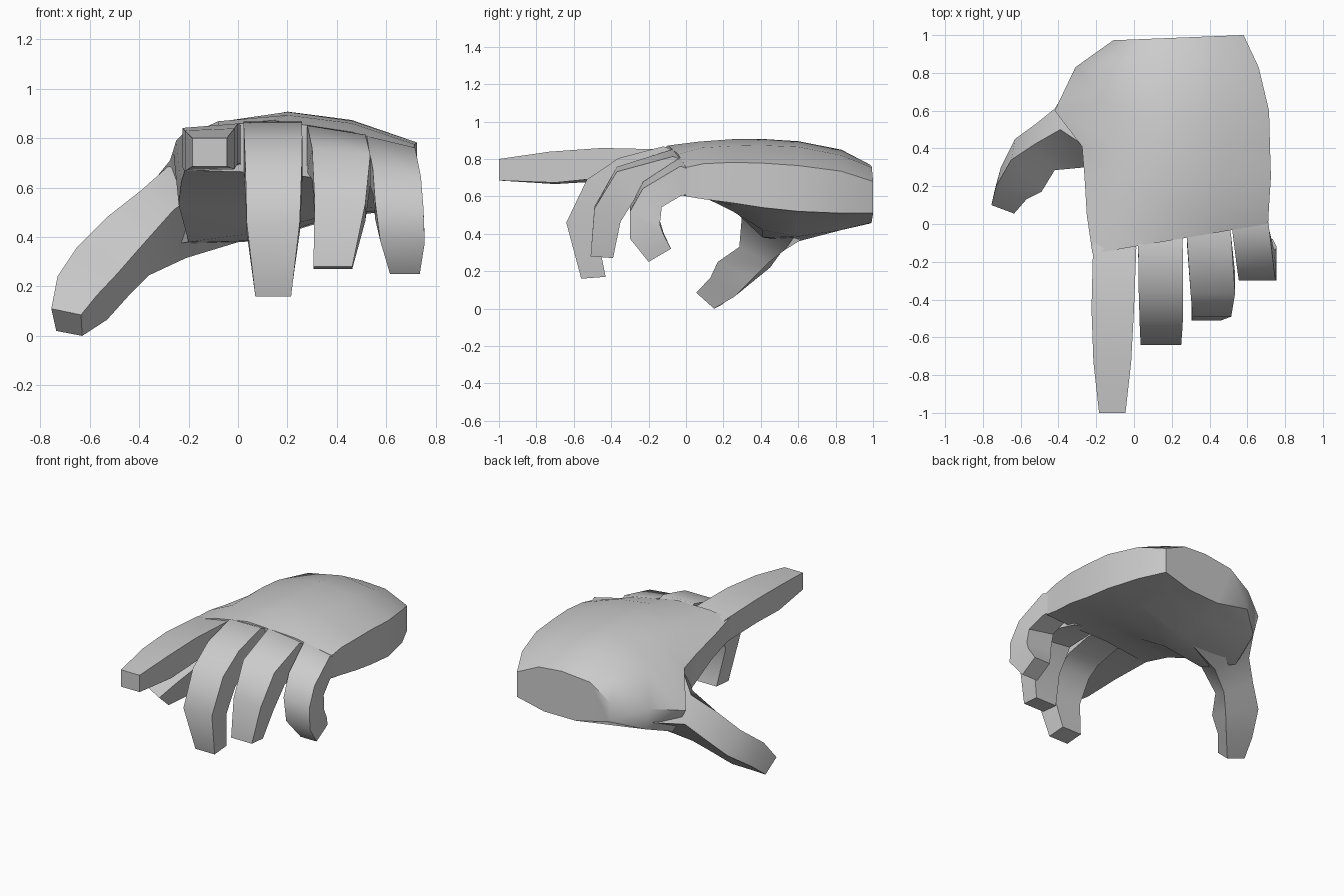
import bpy, bmesh, math


def loft(name, rings):
    """Skin a list of equal-length rings of points and cap both ends."""
    bm = bmesh.new()
    rows = [[bm.verts.new(p) for p in ring] for ring in rings]
    n = len(rows[0])
    for a, b in zip(rows, rows[1:]):
        for i in range(n):
            j = (i + 1) % n
            bm.faces.new((a[i], a[j], b[j], b[i]))
    bm.faces.new(rows[0])
    bm.faces.new(rows[-1])
    bmesh.ops.recalc_face_normals(bm, faces=bm.faces)
    mesh = bpy.data.meshes.new(name)
    bm.to_mesh(mesh)
    bm.free()
    obj = bpy.data.objects.new(name, mesh)
    bpy.context.collection.objects.link(obj)
    bpy.ops.object.select_all(action='DESELECT')
    obj.select_set(True)
    bpy.context.view_layer.objects.active = obj
    bpy.ops.object.shade_smooth_by_angle(angle=math.radians(52))
    return obj


def palm_ring(y, shear, outline):
    return [(x, y + shear * x, z) for x, z in outline]


def finger(name, slope, stations):
    """Station: left x, right x, outer (y, z), inner (y, z).
    slope rolls the root to follow the arch of the knuckles, fading to the tip."""
    rings = []
    for k, (l, r, o, i) in enumerate(stations):
        d = slope * (r - l) / 2 * (1 - k / (len(stations) - 1))
        rings.append([(l, o[0], o[1] - d), (r, o[0], o[1] + d),
                      (r, i[0], i[1] + d), (l, i[0], i[1] - d)])
    loft(name, rings)


# Palm, wrist to knuckles: arched back, side edge, hollow underside
loft("palm", [
    palm_ring(.977, 0.04, [(-.11, .64), (.04, .745), (.25, .768), (.42, .755), (.58, .68),
                           (.58, .51), (.38, .46), (.15, .455), (-.10, .51)]),
    palm_ring(0.83, 0, [(-.31, .60), (-.05, .80), (.20, .85), (.45, .82), (.66, .735),
                        (.66, .51), (.40, .48), (.10, .42), (-.27, .45)]),
    palm_ring(0.60, 0, [(-.42, .53), (-.12, .82), (.20, .895), (.46, .865), (.715, .765),
                        (.715, .52), (.40, .49), (.10, .385), (-.32, .36)]),
    palm_ring(0.41, 0, [(-.275, .71), (-.10, .85), (.20, .907), (.46, .873), (.72, .778),
                        (.72, .54), (.45, .51), (.10, .42), (-.20, .38)]),
    palm_ring(0.25, 0, [(-.262, .75), (-.08, .865), (.20, .906), (.46, .87), (.725, .782),
                        (.725, .565), (.48, .55), (.15, .52), (-.24, .53)]),
    palm_ring(0.06, .05, [(-.25, .79), (-.08, .868), (.20, .893), (.46, .86), (.715, .775),
                          (.71, .585), (.46, .60), (.15, .61), (-.23, .62)]),
    palm_ring(-.12, .17, [(-.22, .82), (-.08, .85), (.14, .872), (.46, .825), (.71, .755),
                          (.71, .60), (.46, .62), (.15, .66), (-.215, .67)]),
])

# Thumb: four edges per station (upper, front, under, back)
loft("thumb", [
    [(-.755, .10, .11), (-.635, .055, .085), (-.63, .15, 0), (-.735, .19, .02)],
    [(-.73, .20, .24), (-.57, .13, .165), (-.53, .26, .065), (-.705, .30, .11)],
    [(-.65, .34, .36), (-.49, .17, .25), (-.44, .36, .165), (-.63, .45, .22)],
    [(-.53, .42, .48), (-.42, .285, .33), (-.36, .44, .245), (-.52, .53, .33)],
    [(-.39, .50, .59), (-.26, .30, .51), (-.21, .53, .315), (-.42, .61, .44)],
    [(-.255, .41, .71), (-.19, .25, .56), (.02, .58, .385), (-.28, .83, .50)],
])

# Pointing index finger
finger("index_finger", .16, [
    (-.20, .01, (.02, .80), (.02, .67)),
    (-.217, .012, (-.13, .838), (-.13, .68)),
    (-.225, 0, (-.45, .85), (-.45, .69)),
    (-.215, -.015, (-.73, .835), (-.70, .67)),
    (-.185, -.045, (-1.0, .80), (-1.0, .685)),
])

# Curled middle finger
finger("middle_finger", 0, [
    (.03, .255, (.00, .82), (.00, .66)),
    (.022, .258, (-.12, .868), (-.14, .67)),
    (.025, .26, (-.36, .805), (-.32, .63)),
    (.03, .258, (-.53, .69), (-.40, .57)),
    (.035, .25, (-.64, .46), (-.48, .42)),
    (.07, .215, (-.56, .16), (-.43, .17)),
])

# Curled ring finger
finger("ring_finger", -.22, [
    (.29, .50, (.05, .79), (.02, .62)),
    (.28, .515, (-.07, .833), (-.10, .64)),
    (.30, .535, (-.37, .745), (-.26, .62)),
    (.31, .515, (-.49, .54), (-.35, .47)),
    (.305, .462, (-.51, .28), (-.39, .27)),
])

# Curled little finger
finger("little_finger", -.3, [
    (.53, .70, (.10, .74), (.06, .65)),
    (.52, .716, (-.03, .785), (-.03, .625)),
    (.545, .74, (-.23, .66), (-.13, .56)),
    (.555, .75, (-.30, .53), (-.14, .46)),
    (.575, .755, (-.30, .38), (-.12, .40)),
    (.615, .735, (-.20, .25), (-.08, .32)),
])
